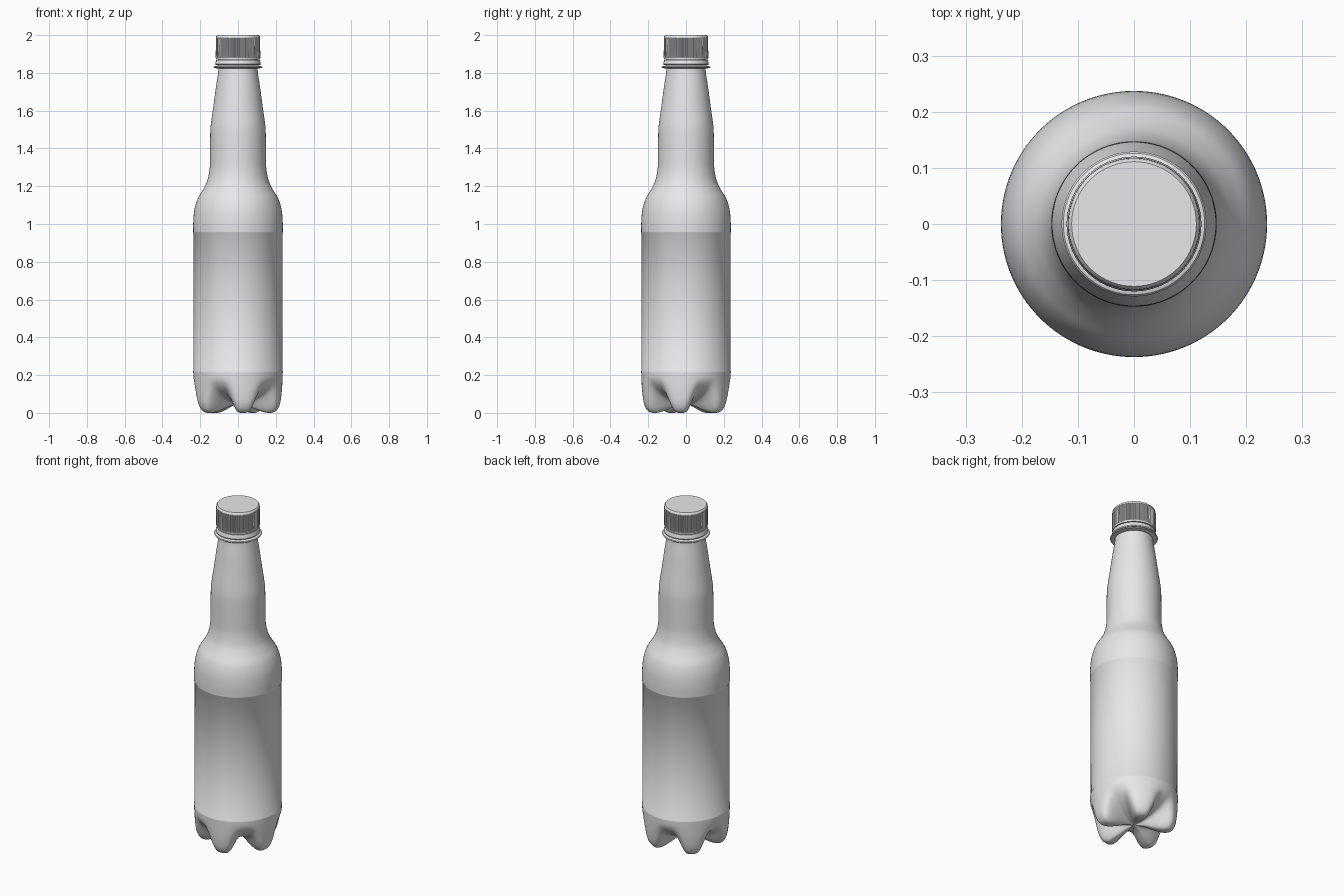
import bpy, bmesh, math

if "Cube" in bpy.data.objects:
    bpy.data.objects.remove(bpy.data.objects["Cube"])

plastic = bpy.data.materials.new("light_grey_plastic")
plastic.diffuse_color = (0.8, 0.8, 0.8, 1)
plastic.use_nodes = True
plastic.node_tree.nodes["Principled BSDF"].inputs["Base Color"].default_value = plastic.diffuse_color


def spline(pts, n=4):
    """Catmull-Rom smoothing of (r, z) points."""
    out = []
    for i in range(len(pts) - 1):
        p0, p1 = pts[max(i - 1, 0)], pts[i]
        p2, p3 = pts[i + 1], pts[min(i + 2, len(pts) - 1)]
        for k in range(n):
            t = k / n
            out.append(tuple(0.5 * (2 * b + (c - a) * t + (2 * a - 5 * b + 4 * c - d) * t * t
                                    + (3 * b - a - 3 * c + d) * t ** 3)
                             for a, b, c, d in zip(p0, p1, p2, p3)))
    return out + [pts[-1]]


def lathe(name, rings, segs, shape=None, angle=35):
    """Revolve rings; shape(i, step, angle) may override the (r, z) of a ring."""
    bm = bmesh.new()
    loops = []
    for i, rz in enumerate(rings):
        loop = []
        for s in range(segs):
            a = 2 * math.pi * s / segs
            r, z = shape(i, s, a) if shape else rz
            loop.append(bm.verts.new((r * math.cos(a), r * math.sin(a), z)))
        loops.append(loop)
    for lo, hi in zip(loops, loops[1:]):
        for s in range(segs):
            t = (s + 1) % segs
            bm.faces.new((lo[s], lo[t], hi[t], hi[s]))
    bm.faces.new(loops[0][::-1])
    bm.faces.new(loops[-1])
    bmesh.ops.recalc_face_normals(bm, faces=bm.faces)
    me = bpy.data.meshes.new(name)
    bm.to_mesh(me)
    bm.free()
    me.materials.append(plastic)
    ob = bpy.data.objects.new(name, me)
    bpy.context.collection.objects.link(ob)
    bpy.ops.object.select_all(action='DESELECT')
    ob.select_set(True)
    bpy.context.view_layer.objects.active = ob
    bpy.ops.object.shade_smooth_by_angle(angle=math.radians(angle))
    return ob


# Bottle: five-footed base blended between a foot and a valley profile
foot = spline([(0.002, 0.045), (0.05, 0.036), (0.10, 0.017), (0.145, 0.003), (0.175, 0.0),
               (0.203, 0.011), (0.222, 0.045), (0.231, 0.10), (0.235, 0.16), (0.237, 0.215)])
valley = spline([(0.002, 0.045), (0.05, 0.052), (0.09, 0.064), (0.125, 0.078), (0.155, 0.094),
                 (0.182, 0.112), (0.208, 0.135), (0.226, 0.160), (0.235, 0.185), (0.237, 0.215)])
# Recessed label panel, shoulder and neck
panel = [(0.237, 0.220), (0.2345, 0.223), (0.2345, 0.952), (0.237, 0.955)]
upper = spline([(0.237, 0.96), (0.2365, 1.02), (0.230, 1.08), (0.213, 1.135), (0.186, 1.18),
                (0.164, 1.225), (0.151, 1.285), (0.148, 1.35), (0.147, 1.48), (0.143, 1.535),
                (0.131, 1.62), (0.116, 1.73), (0.106, 1.795), (0.103, 1.83), (0.103, 1.90)])
rings = foot + panel + upper


def base_shape(i, s, a):
    if i >= len(foot):
        return rings[i]
    w = 0.5 + 0.5 * math.cos(5 * (a + math.radians(9)))
    w = w * w * (3 - 2 * w)
    return tuple(f * w + v * (1 - w) for f, v in zip(foot[i], valley[i]))


lathe("bottle", rings, 160, base_shape, 60)

# Neck support ring
lathe("neck_ring", [(0.10, 1.822), (0.126, 1.826), (0.129, 1.830), (0.126, 1.834), (0.10, 1.842)], 96)

# Tamper band under the cap
lathe("tamper_band", [(0.10, 1.841), (0.117, 1.841), (0.120, 1.846), (0.117, 1.864),
                      (0.115, 1.868), (0.10, 1.868)], 96)

# Screw cap with vertical ribs
cap = [(0.106, 1.862), (0.106, 1.872), (0.117, 1.872), (0.118, 1.882), (0.118, 1.884),
       (0.1175, 1.984), (0.1175, 1.986), (0.116, 1.994), (0.111, 2.0)]


def cap_shape(i, s, a):
    r, z = cap[i]
    return (r - (0.004 if i in (4, 5) and s % 4 < 2 else 0), z)


lathe("screw_cap", cap, 288, cap_shape, 30)
